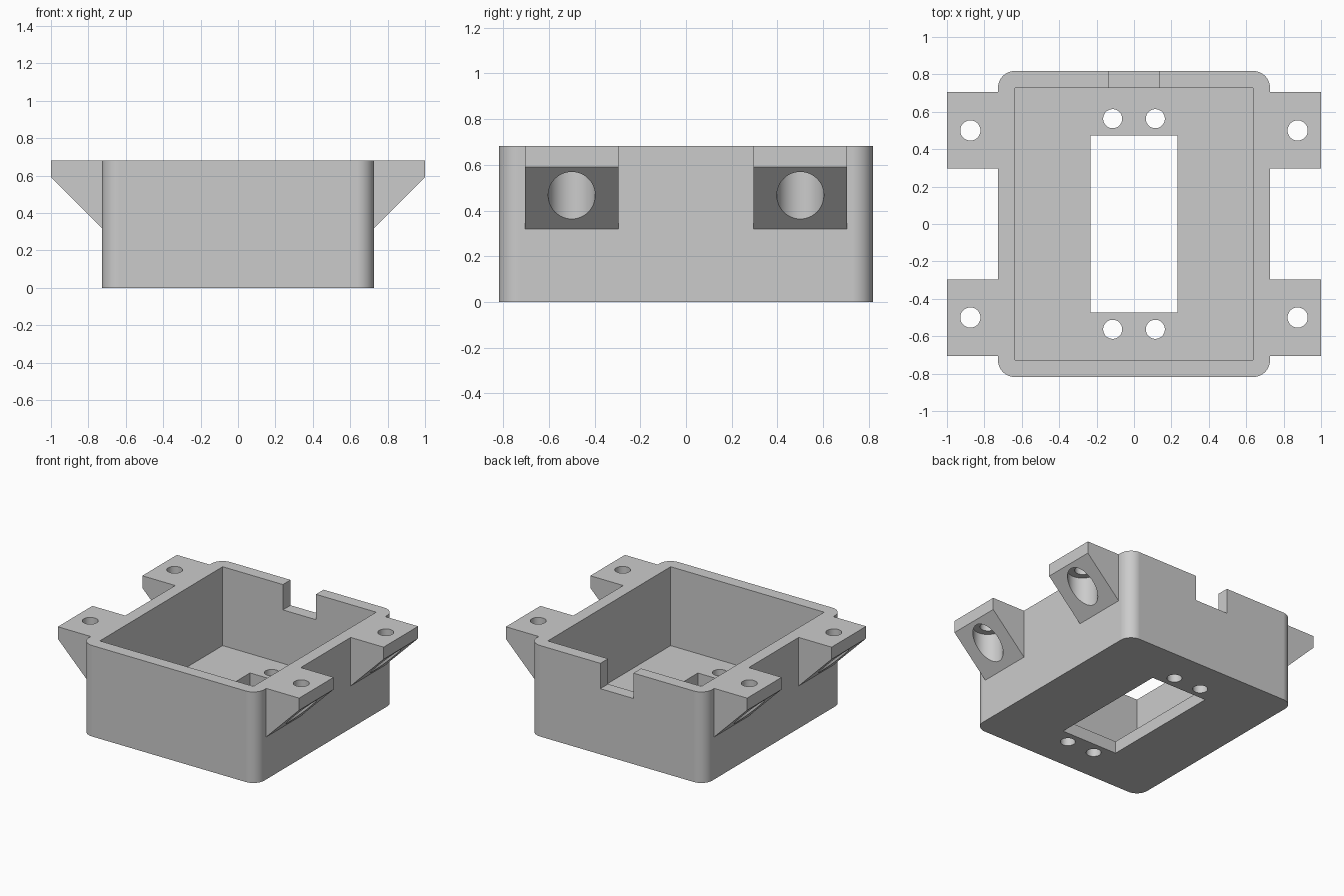
import bpy
import bmesh
import math
from mathutils import Vector

U = 1 / 22                      # one design unit: the model is 44 units wide
W, D, H = 16 * U, 18 * U, 15 * U  # half width, half depth, height
WALL = 2 * U
TAB_Y, TAB_HALF, HOLE_X = 11 * U, 4.5 * U, 0.875

if "Cube" in bpy.data.objects:
    bpy.data.objects.remove(bpy.data.objects["Cube"], do_unlink=True)

grey = bpy.data.materials.new("light grey plastic")
grey.use_nodes = True
grey.diffuse_color = (0.6, 0.6, 0.6, 1)
grey.node_tree.nodes["Principled BSDF"].inputs["Base Color"].default_value = grey.diffuse_color


def prism(name, outline, offset):
    """Extrude a closed 3D outline along an offset."""
    bm = bmesh.new()
    face = bm.faces.new([bm.verts.new(p) for p in outline])
    new = bmesh.ops.extrude_face_region(bm, geom=[face])["geom"]
    verts = [v for v in new if isinstance(v, bmesh.types.BMVert)]
    bmesh.ops.translate(bm, verts=verts, vec=Vector(offset))
    bmesh.ops.recalc_face_normals(bm, faces=bm.faces)
    mesh = bpy.data.meshes.new(name)
    bm.to_mesh(mesh)
    bm.free()
    mesh.materials.append(grey)
    obj = bpy.data.objects.new(name, mesh)
    bpy.context.collection.objects.link(obj)
    return obj


def block(name, x0, x1, y0, y1, z0, z1):
    return prism(name, [(x0, y0, z0), (x1, y0, z0), (x1, y1, z0), (x0, y1, z0)],
                 (0, 0, z1 - z0))


def bore(name, x, y, radius, z0, z1, sides=48):
    ring = [(x + radius * math.cos(math.tau * i / sides),
             y + radius * math.sin(math.tau * i / sides), z0) for i in range(sides)]
    return prism(name, ring, (0, 0, z1 - z0))


def combine(target, tool, operation):
    """Apply a boolean and discard the tool."""
    mod = target.modifiers.new(operation, "BOOLEAN")
    mod.operation, mod.object, mod.solver = operation, tool, "EXACT"
    bpy.context.view_layer.objects.active = target
    bpy.ops.object.modifier_apply(modifier=mod.name)
    bpy.data.objects.remove(tool, do_unlink=True)


# Box with rounded vertical corners
steps = 14
outline = []
for quarter, (sx, sy) in enumerate([(1, 1), (-1, 1), (-1, -1), (1, -1)]):
    for i in range(steps + 1):
        a = math.pi / 2 * (quarter + i / steps)
        outline.append((sx * (W - WALL) + WALL * math.cos(a),
                        sy * (D - WALL) + WALL * math.sin(a), 0))
body = prism("open_mounting_box", outline, (0, 0, H))

# Four mounting tabs with 45 degree gussets, rooted inside the wall
root = W - U
tab_under = H - WALL
for sx in (-1, 1):
    for sy in (-1, 1):
        profile = [(root, H), (1, H), (1, tab_under), (root, tab_under - (1 - root))]
        y0 = sy * TAB_Y - TAB_HALF
        tab = prism("mounting_tab", [(sx * x, y0, z) for x, z in profile],
                    (0, 2 * TAB_HALF, 0))
        combine(body, tab, "UNION")

# Cavity, floor window and cable notch in the back wall
cutters = [
    block("cavity", WALL - W, W - WALL, WALL - D, D - WALL, WALL, H + 0.2),
    block("floor_window", -0.232, 0.232, -0.472, 0.474, -0.1, 0.2),
    block("cable_notch", -0.137, 0.137, D - 2 * WALL, D + 0.1, H - 0.19, H + 0.2),
]
# Screw holes in the floor; screw holes and counterbores in the tabs
for sx in (-1, 1):
    for sy in (-1, 1):
        cutters += [
            bore("floor_screw_hole", sx * 0.114, sy * 0.563, 0.051, -0.1, 0.2),
            bore("tab_screw_hole", sx * HOLE_X, sy * TAB_Y, 0.054, 0.2, H + 0.2),
            bore("tab_counterbore", sx * HOLE_X, sy * TAB_Y, 0.103, 0.1, tab_under),
        ]
for cutter in cutters:
    combine(body, cutter, "DIFFERENCE")

# Smooth the round surfaces, keep flats crisp
bpy.ops.object.select_all(action="DESELECT")
body.select_set(True)
bpy.context.view_layer.objects.active = body
bpy.ops.object.shade_smooth_by_angle(angle=math.radians(30))
weighted = body.modifiers.new("weighted normals", "WEIGHTED_NORMAL")
weighted.keep_sharp = True
